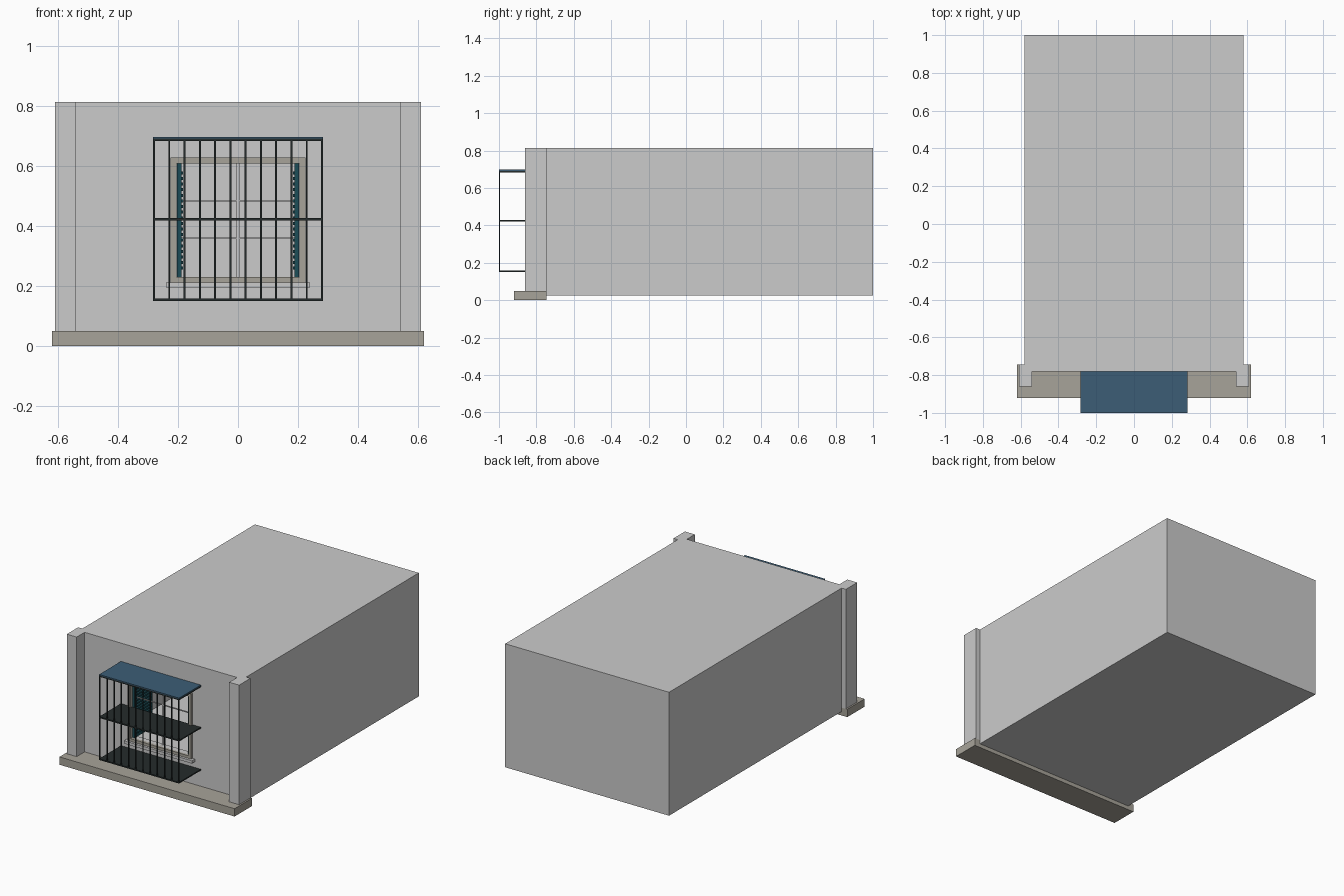
import bpy, bmesh

if "Cube" in bpy.data.objects:
    bpy.data.objects.remove(bpy.data.objects["Cube"])

def material(name, rgb):
    m = bpy.data.materials.new(name)
    m.diffuse_color = (*rgb, 1)
    m.use_nodes = True
    m.node_tree.nodes["Principled BSDF"].inputs["Base Color"].default_value = m.diffuse_color
    return m

STONE = material("stone", (0.39, 0.37, 0.32))
IRON = material("iron", (0.018, 0.025, 0.025))
BLUE = material("blue_sheet", (0.045, 0.11, 0.18))
TEAL = material("teal_paint", (0.012, 0.075, 0.095))

def finish(name, bm, mat=None):
    bmesh.ops.recalc_face_normals(bm, faces=bm.faces)
    me = bpy.data.meshes.new(name)
    bm.to_mesh(me)
    bm.free()
    ob = bpy.data.objects.new(name, me)
    bpy.context.collection.objects.link(ob)
    if mat:
        me.materials.append(mat)
    return ob

def add_box(bm, x0, x1, y0, y1, z0, z1):
    v = bmesh.ops.create_cube(bm, size=1)["verts"]
    for p in v:
        p.co = ((x0 + x1) / 2 + p.co.x * (x1 - x0),
                (y0 + y1) / 2 + p.co.y * (y1 - y0),
                (z0 + z1) / 2 + p.co.z * (z1 - z0))

def boxes(name, items, mat=None):
    bm = bmesh.new()
    for b in items:
        add_box(bm, *b)
    return finish(name, bm, mat)

WALL = -0.78

# Hollow room shell with a window opening and its reveal
bm = bmesh.new()
add_box(bm, -0.58, 0.58, WALL, 1.0, 0.025, 0.815)
bm.faces.ensure_lookup_table()
front = min(bm.faces, key=lambda f: f.calc_center_median().y)
outer = sorted(front.verts, key=lambda v: (v.co.z, v.co.x))
outer = [outer[0], outer[1], outer[3], outer[2]]
bmesh.ops.delete(bm, geom=[front], context='FACES_ONLY')
corners = [(-0.205, 0.23), (0.205, 0.23), (0.205, 0.61), (-0.205, 0.61)]
rim = [bm.verts.new((x, WALL, z)) for x, z in corners]
deep = [bm.verts.new((x, WALL + 0.035, z)) for x, z in corners]
for i in range(4):
    j = (i + 1) % 4
    bm.faces.new((outer[i], outer[j], rim[j], rim[i]))
    bm.faces.new((rim[i], rim[j], deep[j], deep[i]))
finish("room_shell", bm)

# Corner pillars and base slab
for side, s in (("left", -1), ("right", 1)):
    x0, x1 = sorted((s * 0.54, s * 0.61))
    boxes(side + "_pillar", [(x0, x1, -0.86, -0.745, 0.05, 0.815)])
boxes("base_slab", [(-0.62, 0.62, -0.92, -0.745, 0, 0.05)], STONE)

# Window surround and sill
boxes("window_surround", [
    (-0.225, -0.205, WALL - 0.015, WALL + 0.01, 0.21, 0.63),
    (0.205, 0.225, WALL - 0.015, WALL + 0.01, 0.21, 0.63),
    (-0.205, 0.205, WALL - 0.015, WALL + 0.01, 0.61, 0.63),
    (-0.205, 0.205, WALL - 0.015, WALL + 0.01, 0.21, 0.23)], STONE)
boxes("window_sill", [(-0.24, 0.24, WALL - 0.03, WALL + 0.01, 0.195, 0.213)])

# Thin glazing bars
boxes("glazing_bars", [(-0.005, 0.005, WALL + 0.02, WALL + 0.03, 0.23, 0.61)] +
      [(-0.19, 0.19, WALL + 0.022, WALL + 0.028, z - 0.003, z + 0.003) for z in (0.36, 0.485)])

# Louvred shutters, folded open into the room
for side, s in (("left", -1), ("right", 1)):
    parts = []
    y0, y1 = WALL + 0.005, WALL + 0.185
    def leaf(a, b, *rest):
        parts.append((*sorted((s * a, s * b)), *rest))
    leaf(0.189, 0.204, y0, y0 + 0.02, 0.23, 0.61)
    leaf(0.189, 0.204, y1 - 0.02, y1, 0.23, 0.61)
    leaf(0.189, 0.204, y0 + 0.02, y1 - 0.02, 0.23, 0.25)
    leaf(0.189, 0.204, y0 + 0.02, y1 - 0.02, 0.59, 0.61)
    for i in range(18):
        z = 0.255 + i * 0.0187
        leaf(0.184, 0.202, y0 + 0.015, y1 - 0.015, z, z + 0.01)
    boxes(side + "_shutter", parts, TEAL)

# Window cage: shelves, sheet top and vertical bars
for name, z in (("lower", 0.155), ("middle", 0.424), ("upper", 0.688)):
    boxes(name + "_cage_shelf", [(-0.283, 0.283, -1.0, WALL, z - 0.004, z + 0.004)], IRON)
boxes("cage_roof_sheet", [(-0.283, 0.283, -1.0, WALL, 0.692, 0.698)], BLUE)
bars = []
for i in range(12):
    x = -0.28 + i * 0.56 / 11
    bars.append((x - 0.003, x + 0.003, -1.0, -0.994, 0.155, 0.69))
boxes("cage_bars", bars, IRON)
